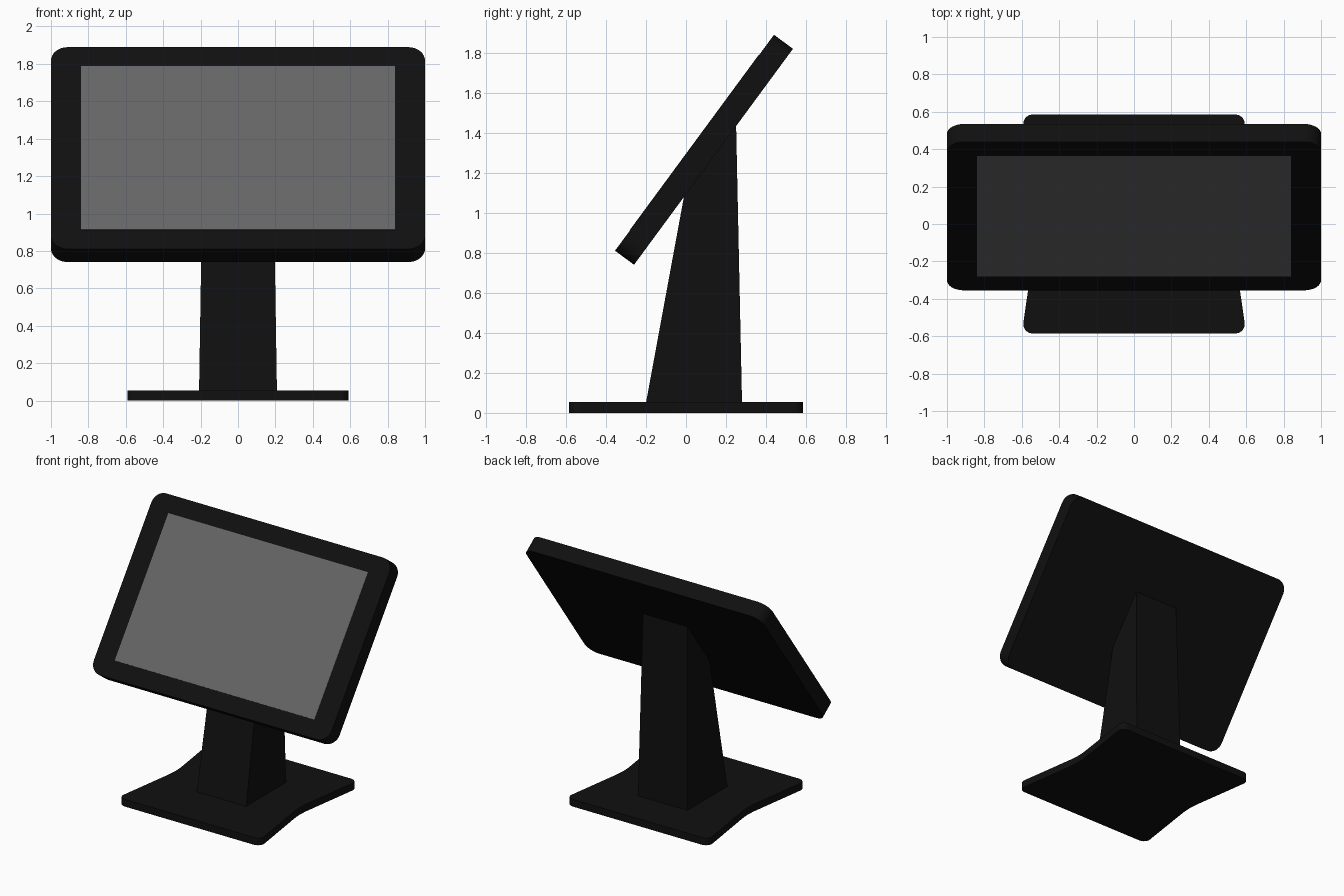
import bpy, bmesh, math
from mathutils import Vector, Matrix

if "Cube" in bpy.data.objects:
    bpy.data.objects.remove(bpy.data.objects["Cube"])


def material(name, grey):
    m = bpy.data.materials.new(name)
    m.diffuse_color = (grey, grey, grey, 1)
    m.use_nodes = True
    m.node_tree.nodes["Principled BSDF"].inputs["Base Color"].default_value = m.diffuse_color
    return m


black = material("black_plastic", 0.005)
glass = material("screen_grey", 0.13)


def fillet(corners, steps=8):
    """Round each (x, y, radius) corner of a convex-or-concave outline."""
    out = []
    n = len(corners)
    for i, (x, y, r) in enumerate(corners):
        p = Vector((x, y))
        if r == 0:
            out.append(p)
            continue
        a = (Vector(corners[i - 1][:2]) - p).normalized()
        b = (Vector(corners[(i + 1) % n][:2]) - p).normalized()
        half = a.angle(b) / 2
        centre = p + (a + b).normalized() * (r / math.sin(half))
        t = r / math.tan(half)
        start, end = p + a * t - centre, p + b * t - centre
        sweep = start.angle_signed(end)
        for k in range(steps + 1):
            out.append(centre + Matrix.Rotation(-sweep * k / steps, 2) @ start)
    return out


def slab(name, outline, z0, z1, mat, smooth=True):
    """Extrude a flat outline from z0 to z1."""
    bm = bmesh.new()
    bottom = bm.faces.new([bm.verts.new((p[0], p[1], z0)) for p in outline])
    ext = bmesh.ops.extrude_face_region(bm, geom=[bottom])
    bmesh.ops.translate(bm, vec=(0, 0, z1 - z0),
                        verts=[v for v in ext["geom"] if isinstance(v, bmesh.types.BMVert)])
    bmesh.ops.recalc_face_normals(bm, faces=bm.faces)
    me = bpy.data.meshes.new(name)
    bm.to_mesh(me)
    bm.free()
    me.materials.append(mat)
    ob = bpy.data.objects.new(name, me)
    bpy.context.collection.objects.link(ob)
    if smooth:
        bpy.ops.object.select_all(action='DESELECT')
        ob.select_set(True)
        bpy.context.view_layer.objects.active = ob
        bpy.ops.object.shade_smooth_by_angle(angle=math.radians(30))
    return ob


def rect(hx, hy, r=0.0):
    return fillet([(-hx, -hy, r), (hx, -hy, r), (hx, hy, r), (-hx, hy, r)])


# Base plate with pinched sides
side = [(0.60, -0.585, 0.05), (0.515, 0, 0.6), (0.60, 0.585, 0.05)]
slab("base_plate", fillet(side + [(-x, y, r) for x, y, r in reversed(side)]),
     0, 0.055, black)

# Tapered neck: side profile extruded across x, narrowing upwards
profile = [(-0.2, 0.05), (0.28, 0.05), (0.25, 1.46), (-0.003, 1.12)]
neck = slab("neck", profile, -1, 1, black, smooth=False)
for v in neck.data.vertices:
    y, z, s = v.co
    v.co = (s * (0.209 - 0.016 * z), y, z)

# Tilted display housing and screen
tilt = (Matrix.Translation((0.0, 0.09, 1.315))
        @ Matrix.Rotation(math.atan2(1.08, 0.795), 4, 'X'))
housing = slab("display_housing", rect(1.0, 0.67, 0.09), -0.059, 0.059, black)
screen = slab("screen", rect(0.84, 0.543), 0.05, 0.061, glass, smooth=False)
for ob in (housing, screen):
    ob.matrix_world = tilt
